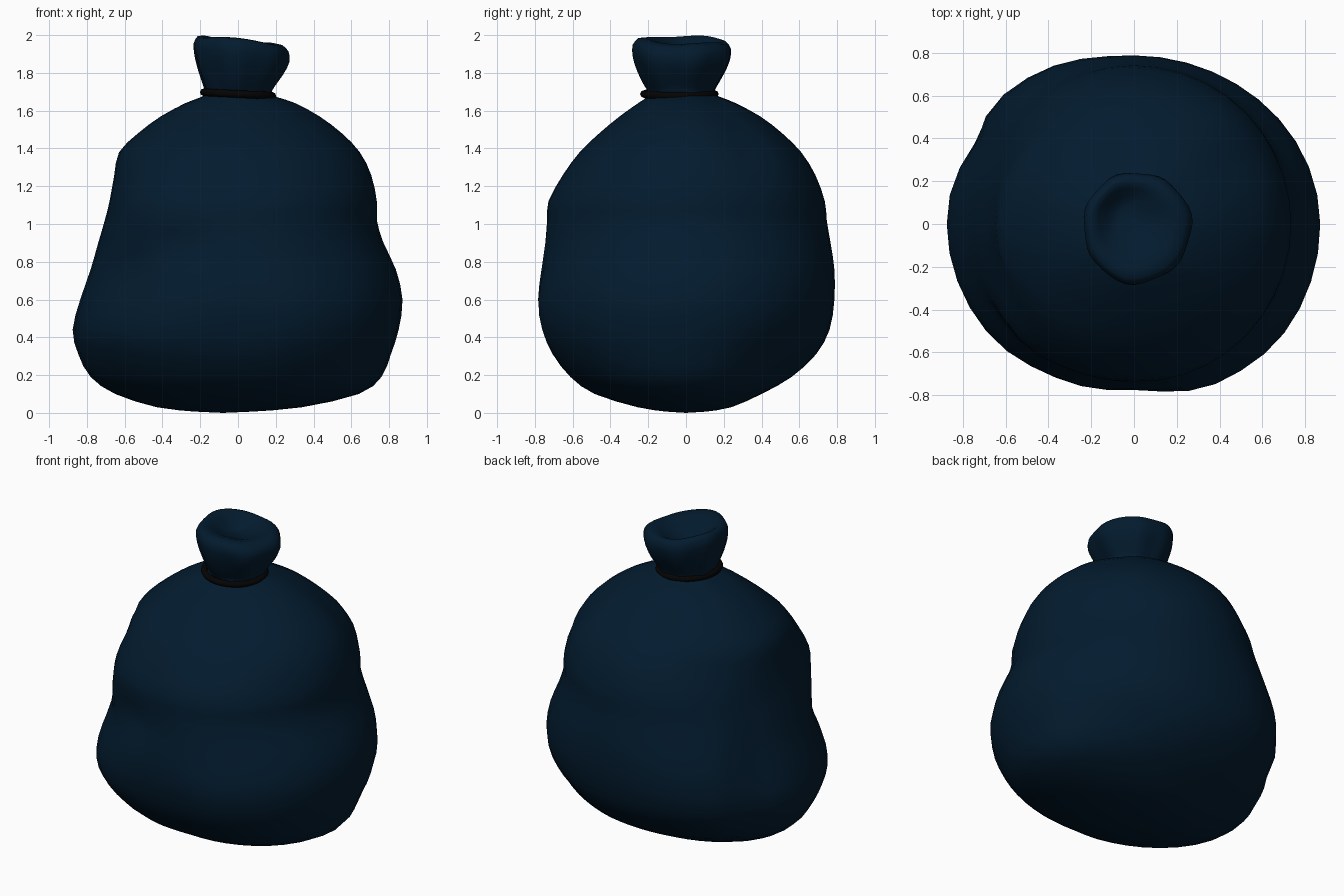
import bpy, bmesh, math

if "Cube" in bpy.data.objects:
    bpy.data.objects.remove(bpy.data.objects["Cube"])

SEG = 40


def material(name, color):
    m = bpy.data.materials.new(name)
    m.diffuse_color = (*color, 1)
    m.use_nodes = True
    m.node_tree.nodes["Principled BSDF"].inputs["Base Color"].default_value = m.diffuse_color
    return m


# Silhouette rows: z, left x, right x, front y, back y
BODY = [
    (0.007, -0.23, 0.08, -0.11, 0.11),
    (0.03, -0.43, 0.34, -0.26, 0.24), (0.10, -0.65, 0.64, -0.49, 0.40),
    (0.19, -0.78, 0.76, -0.62, 0.56), (0.31, -0.845, 0.81, -0.715, 0.69),
    (0.44, -0.875, 0.85, -0.77, 0.76), (0.60, -0.835, 0.87, -0.795, 0.785),
    (0.76, -0.78, 0.835, -0.78, 0.785), (0.90, -0.74, 0.77, -0.76, 0.765),
    (1.02, -0.705, 0.735, -0.745, 0.745), (1.12, -0.68, 0.735, -0.735, 0.735),
    (1.26, -0.655, 0.705, -0.655, 0.685), (1.38, -0.63, 0.645, -0.565, 0.61),
    (1.48, -0.53, 0.55, -0.46, 0.51), (1.57, -0.41, 0.43, -0.35, 0.395),
    (1.64, -0.28, 0.30, -0.25, 0.265), (1.67, -0.20, 0.21, -0.205, 0.19)]
HEAD = [
    (1.69, -0.175, 0.175, -0.19, 0.15), (1.73, -0.185, 0.19, -0.215, 0.165),
    (1.80, -0.21, 0.235, -0.25, 0.205), (1.87, -0.23, 0.268, -0.275, 0.235),
    (1.93, -0.236, 0.265, -0.28, 0.24), (1.963, -0.215, 0.235, -0.255, 0.22)]

# Dents and bulges: angle in degrees, z, angular width, z width, amount
LUMPS = [
    (135, 0.65, 18, 0.35, 0.05), (-45, 0.48, 24, 0.32, 0.035),
    (-135, 0.40, 22, 0.14, 0.025), (-135, 0.74, 18, 0.12, -0.03),
    (-135, 1.10, 18, 0.22, 0.045), (45, 1.30, 14, 0.15, 0.015),
    (45, 0.28, 25, 0.15, -0.04), (32, 1.40, 10, 0.16, -0.03),
    (-115, 0.88, 14, 0.10, -0.04), (-90, 0.60, 11, 0.5, -0.02),
    (-67, 0.50, 11, 0.2, 0.02), (113, 0.65, 12, 0.3, 0.02),
    (154, 0.60, 8, 0.4, -0.03), (135, 1.32, 20, 0.12, -0.025)]


def smooth_rows(rows):
    """Add one spline-interpolated row between each neighbouring pair."""
    out = [rows[0]]
    for i in range(len(rows) - 1):
        p = [rows[max(0, min(len(rows) - 1, i + k))] for k in (-1, 0, 1, 2)]
        mid = [(9 * (b + c) - a - d) / 16 for a, b, c, d in zip(*p)]
        out += [mid, rows[i + 1]]
    return out


def ring(bm, row):
    """One cross-section: four quarter ellipses plus lumps and gathers."""
    z, l, r, f, b = row
    mx, my = (l + r) / 2 if z < 0.05 else 0, 0
    verts = []
    for i in range(SEG):
        t = 2 * math.pi * i / SEG
        c, s = math.cos(t), math.sin(t)
        ax, ay = (r - mx if c >= 0 else mx - l), (b if s >= 0 else -f)
        rad = 1 / math.hypot(c / ax, s / ay)
        for ang, lz, wa, wz, amt in LUMPS:
            d = (math.degrees(t) - ang + 180) % 360 - 180
            rad += amt * math.exp(-(d / wa) ** 2 - ((z - lz) / wz) ** 2)
        gather = math.exp(-((z - 1.78) / 0.15) ** 2)
        rad *= 1 + 0.04 * gather * math.sin(7 * t + 0.6)
        lift = max(0, (z - 1.69) / 0.275)
        dz = lift * (0.006 - 0.024 * c - 0.006 * s + 0.007 * math.sin(3 * t))
        verts.append(bm.verts.new((mx + rad * c, my + rad * s, z + dz)))
    return verts


def bridge(bm, a, b):
    for i in range(SEG):
        j = (i + 1) % SEG
        bm.faces.new((a[i], a[j], b[j], b[i]))


def fan(bm, loop, point, flip=False):
    p = bm.verts.new(point)
    for i in range(SEG):
        tri = (loop[i], loop[(i + 1) % SEG], p)
        bm.faces.new(tri[::-1] if flip else tri)


# Sack: body, neck and gathered top in one skin
bm = bmesh.new()
rings = [ring(bm, row) for row in smooth_rows(BODY + HEAD)]

# Shallow crumpled mouth inside the rolled rim
rim = rings[-1]
cx, cy = -0.06, 0.06
for k, drop in ((0.86, -0.006), (0.68, 0.012), (0.45, 0.045), (0.2, 0.07)):
    rings.append([bm.verts.new((cx + (v.co.x - cx) * k, cy + (v.co.y - cy) * k,
                                1.97 + (v.co.z - 1.97) * k - drop)) for v in rim])
for a, b in zip(rings, rings[1:]):
    bridge(bm, a, b)
fan(bm, rings[0], (-0.08, 0.0, 0.0), flip=True)
fan(bm, rings[-1], (cx, cy, 1.895))
bmesh.ops.recalc_face_normals(bm, faces=bm.faces)
for face in bm.faces:
    face.smooth = True
me = bpy.data.meshes.new("sack")
bm.to_mesh(me)
bm.free()
sack = bpy.data.objects.new("sack", me)
bpy.context.collection.objects.link(sack)
me.materials.append(material("navy_cloth", (0.0008, 0.011, 0.028)))

# Tie cord around the neck
bpy.ops.mesh.primitive_torus_add(major_radius=0.182, minor_radius=0.02,
                                 major_segments=32, minor_segments=8,
                                 location=(0, -0.035, 1.688),
                                 rotation=(0, math.radians(3), 0))
tie = bpy.context.object
tie.name = "neck_tie"
tie.scale = (1, 1.03, 1)
bpy.ops.object.shade_smooth()
tie.data.materials.append(material("black_cord", (0.0012, 0.0012, 0.0012)))
